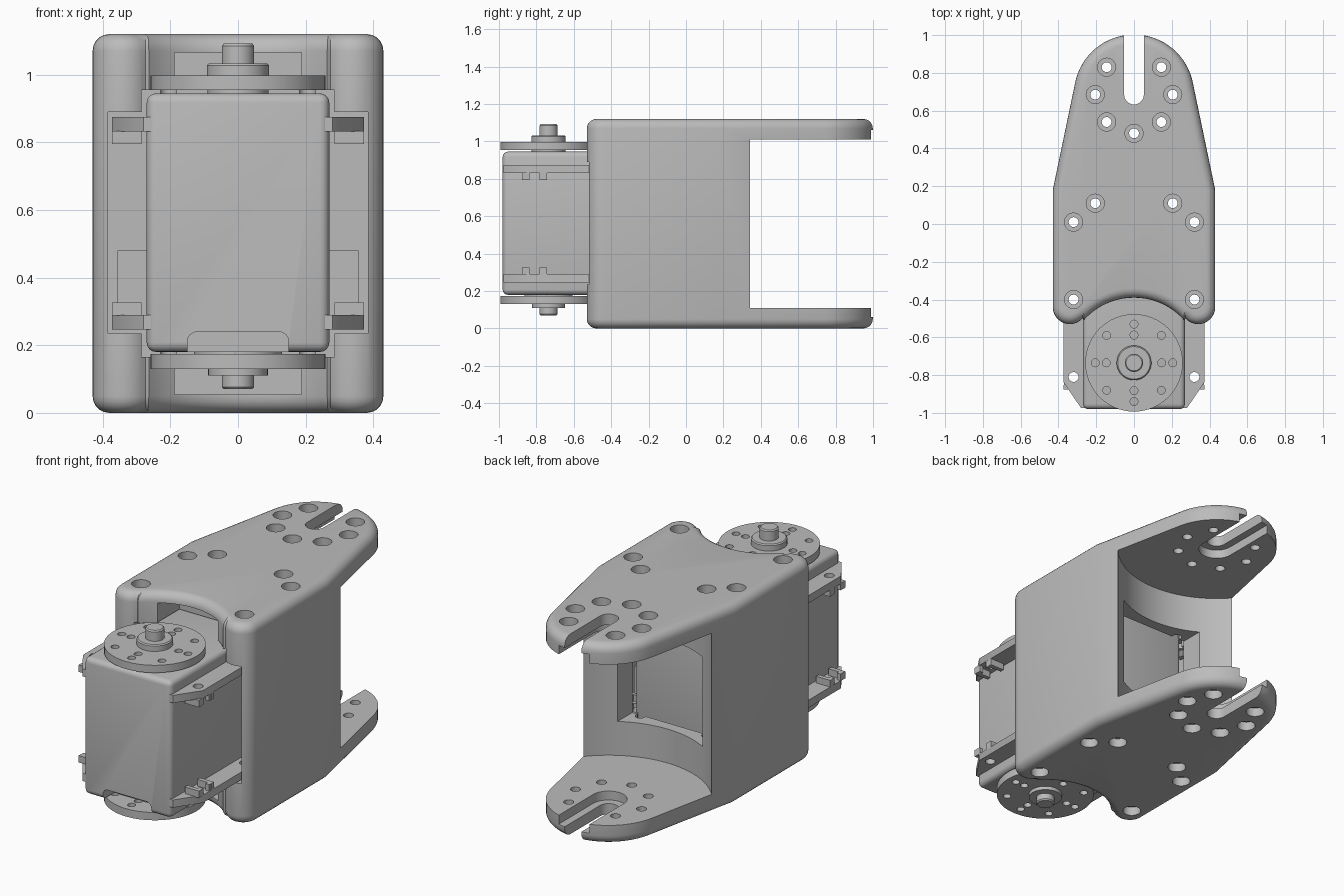
import bpy, bmesh
from math import sin, cos, radians, pi
from mathutils import Matrix

cube = bpy.data.objects.get("Cube")
if cube:
    bpy.data.objects.remove(cube, do_unlink=True)

grey = bpy.data.materials.new("mid_grey")
grey.use_nodes = True
grey.diffuse_color = (0.5, 0.5, 0.5, 1)
grey.node_tree.nodes["Principled BSDF"].inputs["Base Color"].default_value = (0.5, 0.5, 0.5, 1)

HORN_Y = -0.735
TIP_Y = 0.685
TOP = 1.12


def finish(name, bm):
    bmesh.ops.recalc_face_normals(bm, faces=bm.faces)
    mesh = bpy.data.meshes.new(name)
    bm.to_mesh(mesh)
    bm.free()
    mesh.materials.append(grey)
    ob = bpy.data.objects.new(name, mesh)
    bpy.context.collection.objects.link(ob)
    return ob


def add_prism(bm, pts, z0, z1):
    face = bm.faces.new([bm.verts.new((x, y, z0)) for x, y in pts])
    ext = bmesh.ops.extrude_face_region(bm, geom=[face])
    verts = [v for v in ext["geom"] if isinstance(v, bmesh.types.BMVert)]
    bmesh.ops.translate(bm, verts=verts, vec=(0, 0, z1 - z0))


def add_box(bm, x0, x1, y0, y1, z0, z1):
    add_prism(bm, [(x0, y0), (x1, y0), (x1, y1), (x0, y1)], z0, z1)


def add_lathe(bm, x, y, profile, n=24):
    """Closed solid of revolution from (radius, z) pairs, bottom to top."""
    rings = [[bm.verts.new((x + r * cos(2 * pi * i / n), y + r * sin(2 * pi * i / n), z))
              for i in range(n)] for r, z in profile]
    for a, b in zip(rings, rings[1:]):
        for i in range(n):
            j = (i + 1) % n
            bm.faces.new((a[i], a[j], b[j], b[i]))
    bm.faces.new(rings[0][::-1])
    bm.faces.new(rings[-1])


def bevel(bm, edges, width, segments):
    bmesh.ops.bevel(bm, geom=edges, offset=width, segments=segments,
                    affect='EDGES', profile=0.5)


def cut(ob, bm):
    cutter = finish("cutter", bm)
    cutter.hide_render = True
    mod = ob.modifiers.new("cut", 'BOOLEAN')
    mod.operation = 'DIFFERENCE'
    mod.solver = 'EXACT'
    mod.object = cutter
    bpy.context.view_layer.objects.active = ob
    bpy.ops.object.modifier_apply(modifier=mod.name)
    bpy.data.objects.remove(cutter, do_unlink=True)


def smooth(ob):
    bpy.ops.object.select_all(action='DESELECT')
    ob.select_set(True)
    bpy.context.view_layer.objects.active = ob
    bpy.ops.object.shade_smooth_by_angle(angle=radians(35))


def arc(cx, cy, r, a0, a1, n):
    steps = [radians(a0 + (a1 - a0) * i / n) for i in range(n + 1)]
    return [(cx + r * cos(a), cy + r * sin(a)) for a in steps]


# Bracket body: mirrored plan outline with rounded top and bottom rims
half = (arc(0, TIP_Y, 0.318, 90, 10, 16) + [(0.43, 0.18)]
        + arc(0.34, -0.44, 0.09, 0, -138, 12)
        + arc(0, -0.745, 0.355, 42, 90, 12))
outline = half + [(-x, y) for x, y in half[-2:0:-1]]
bm = bmesh.new()
add_prism(bm, outline, 0, TOP)
rims = [e for e in bm.edges if abs(e.verts[0].co.z - e.verts[1].co.z) < 1e-5]
bevel(bm, rims, 0.05, 5)
bracket = finish("bracket", bm)

# Concave gap between the two rear plates
bm = bmesh.new()
add_lathe(bm, 0, TIP_Y, [(0.525, 0.11), (0.525, 1.01)], 96)
rims = [e for e in bm.edges if abs(e.verts[0].co.z - e.verts[1].co.z) < 1e-5]
bevel(bm, rims, 0.04, 4)
cut(bracket, bm)

# Stepped front cavity and rear window
for x, y, z0, z1 in [(0.385, 0.1, 0.235, 0.89), (0.285, 0.1, 0.165, 0.955),
                     (0.188, -0.25, 0.055, 1.065), (0.262, 0.5, 0.3, 0.8)]:
    bm = bmesh.new()
    add_box(bm, -x, x, -1.2, y, z0, z1)
    cut(bracket, bm)


# Open slots in the plates, with a wider recess on the inner side
def slot(r, z0, z1):
    bm = bmesh.new()
    add_prism(bm, [(r, 1.2), (-r, 1.2)] + arc(0, TIP_Y, r, 180, 360, 16), z0, z1)
    cut(bracket, bm)


slot(0.052, -0.1, TOP + 0.1)
slot(0.095, 0.06, TOP - 0.06)

# Counterbored screw holes right through the bracket
ring = [(0.205 * cos(radians(a)), TIP_Y + 0.205 * sin(radians(a)))
        for a in (45, 0, -45, -90, -135, 180, 135)]
mounts = [(s * x, y) for s in (-1, 1) for x, y in [(0.205, 0.11), (0.32, 0.01), (0.32, -0.4)]]
bm = bmesh.new()
for x, y in ring + mounts:
    add_lathe(bm, x, y, [(0.048, -0.1), (0.048, 0.05), (0.026, 0.05),
                         (0.026, TOP - 0.05), (0.048, TOP - 0.05), (0.048, TOP + 0.1)])
cut(bracket, bm)
smooth(bracket)

# Motor case with rounded edges and a notch under its front
bm = bmesh.new()
add_box(bm, -0.27, 0.27, -0.98, 0.07, 0.18, 0.945)
bevel(bm, bm.edges[:], 0.028, 4)
case = finish("motor_case", bm)
bm = bmesh.new()
add_box(bm, -0.15, 0.15, -1.1, -0.88, 0.1, 0.24)
upright = [e for e in bm.edges if e.verts[0].co.y < -1 and e.verts[1].co.y < -1]
top_sides = [e for e in bm.edges if e not in upright
             and abs(e.verts[0].co.x - e.verts[1].co.x) < 1e-5
             and min(v.co.z for v in e.verts) > 0.2]
bevel(bm, top_sides, 0.03, 4)
cut(case, bm)
smooth(case)

# Mounting ears, nut pockets and side blocks
for side, s in (("left", 1), ("right", -1)):
    for level, z0, t0, t1 in (("upper", 0.832, 0.795, 0.834), ("lower", 0.247, 0.288, 0.327)):
        bm = bmesh.new()
        add_prism(bm, [(s * 0.25, -0.975), (s * 0.28, -0.975), (s * 0.372, -0.84),
                       (s * 0.372, 0.07), (s * 0.25, 0.07)], z0, z0 + 0.043)
        ear = finish(f"{side}_{level}_ear", bm)
        bm = bmesh.new()
        for y in (-0.81, -0.4, 0.01):
            add_lathe(bm, s * 0.32, y, [(0.026, z0 - 0.1), (0.026, z0 + 0.1)])
        cut(ear, bm)
        smooth(ear)
        bm = bmesh.new()
        for y in (-0.81, 0.01):
            for dy in (-0.055, 0.055):
                add_box(bm, s * 0.285, s * 0.372, y + dy - 0.012, y + dy + 0.012, t0, t1)
                add_box(bm, s * 0.348, s * 0.371, y + dy * 0.8 - 0.018, y + dy * 0.8 + 0.018, t0, t1)
        finish(f"{side}_{level}_nut_pockets", bm)
    bm = bmesh.new()
    add_box(bm, s * 0.25, s * 0.357, -0.3, -0.05, 0.29, 0.48)
    finish(f"{side}_side_block", bm)

# Drive discs with hub and shaft, drilled in a ring
profiles = {
    "upper_disc": [(0.09, 0.93), (0.09, 0.955), (0.258, 0.955), (0.258, 0.997), (0.092, 0.997),
                   (0.092, 1.027), (0.086, 1.033), (0.048, 1.033), (0.048, 1.085), (0.042, 1.092)],
    "lower_disc": [(0.042, 0.07), (0.048, 0.077), (0.048, 0.11), (0.088, 0.11), (0.088, 0.13),
                   (0.258, 0.13), (0.258, 0.174), (0.13, 0.174), (0.13, 0.19)],
}
for name, profile in profiles.items():
    bm = bmesh.new()
    add_lathe(bm, 0, HORN_Y, profile, 64)
    disc = finish(name, bm)
    bm = bmesh.new()
    for k in range(8):
        for r in ((0.205, 0.147) if k % 2 == 0 else (0.205,)):
            a = k * pi / 4
            add_lathe(bm, r * cos(a), HORN_Y + r * sin(a),
                      [(0.021, profile[0][1] - 0.1), (0.021, profile[-1][1] + 0.1)], 16)
    cut(disc, bm)
    smooth(disc)
